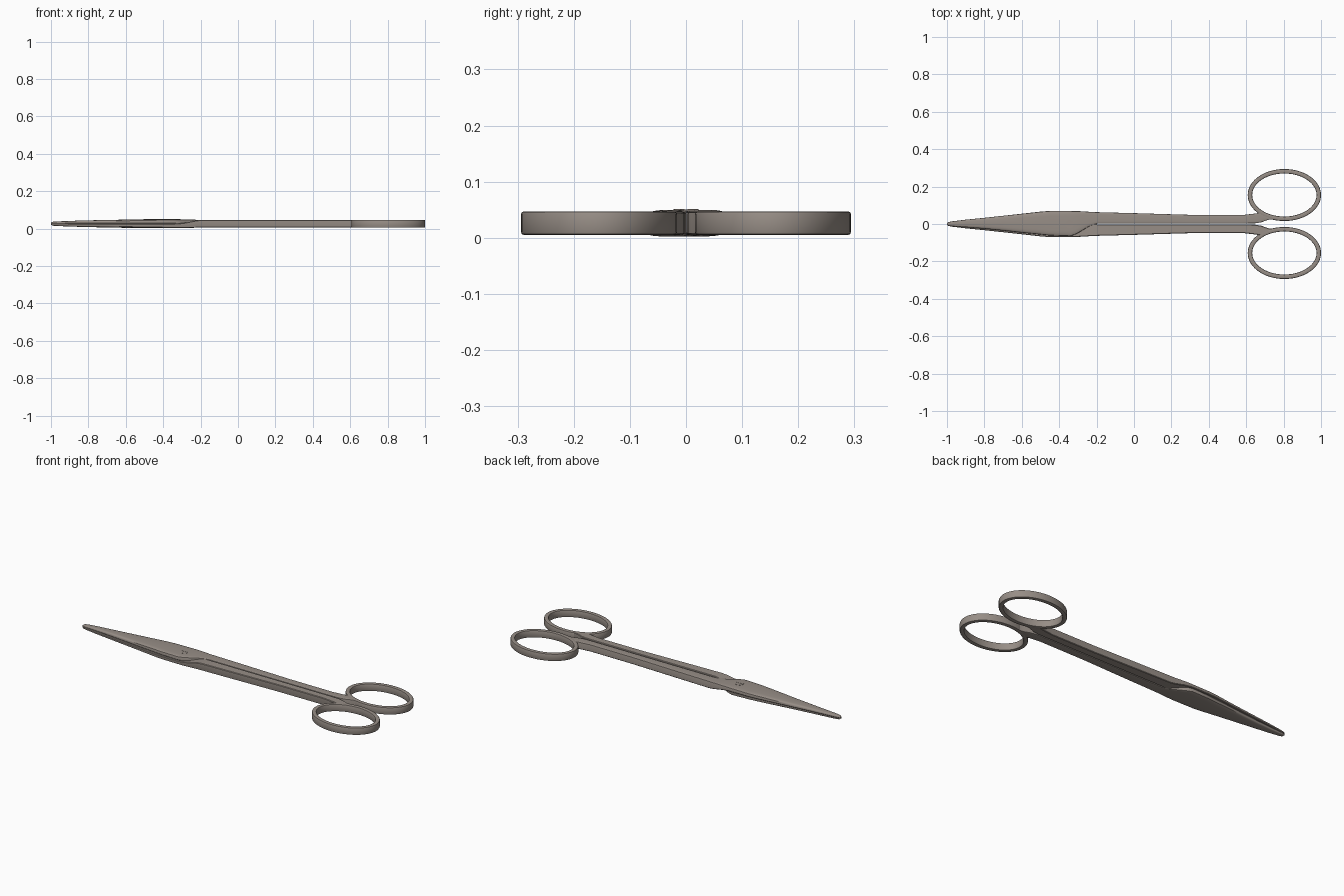
import bpy, bmesh, math
from mathutils import Matrix

cube = bpy.data.objects.get("Cube")
if cube:
    bpy.data.objects.remove(cube)

MID = 0.026  # height of the plane where the halves meet
steel = bpy.data.materials.new("warm grey steel")
steel.use_nodes = True
colour = (0.31, 0.27, 0.24, 1)
steel.diffuse_color = colour
steel.node_tree.nodes["Principled BSDF"].inputs["Base Color"].default_value = colour


def make(name, bm, flip=False):
    """Turn a bmesh into a smooth steel part, optionally as the opposite half."""
    if flip:
        turn = Matrix.Translation((0, 0, MID)) @ Matrix.Rotation(math.pi, 4, "X")
        bm.transform(turn @ Matrix.Translation((0, 0, -MID)))
    bmesh.ops.recalc_face_normals(bm, faces=bm.faces)
    mesh = bpy.data.meshes.new(name)
    bm.to_mesh(mesh)
    bm.free()
    obj = bpy.data.objects.new(name, mesh)
    bpy.context.collection.objects.link(obj)
    mesh.materials.append(steel)
    bpy.ops.object.select_all(action="DESELECT")
    obj.select_set(True)
    bpy.context.view_layer.objects.active = obj
    bpy.ops.object.shade_smooth_by_angle(angle=math.radians(35))


def skin(bm, loops, closed):
    """Join matching loops of points with quads."""
    rows = [[bm.verts.new(p) for p in loop] for loop in loops]
    pairs = list(zip(rows, rows[1:]))
    if closed:
        pairs.append((rows[-1], rows[0]))
    else:
        bm.faces.new(rows[0])
        bm.faces.new(rows[-1])
    for a, b in pairs:
        for i in range(len(a)):
            j = (i + 1) % len(a)
            bm.faces.new((a[i], a[j], b[j], b[i]))


def section(x, lo, hi, bottom, top, crown):
    """Flat-bottomed cross-section with a domed or softly rounded top."""
    mid, half = (lo + hi) / 2, (hi - lo) / 2
    chamfer = min(0.003, half / 3, (top - bottom) / 5)
    points = [(x, lo, bottom + chamfer), (x, lo + chamfer, bottom),
              (x, hi - chamfer, bottom), (x, hi, bottom + chamfer)]
    for i in range(11):
        a = math.pi * i / 10
        c = math.cos(a)
        y = mid + half * math.copysign(abs(c) ** 0.5, c)
        points.append((x, y, top - crown + crown * math.sin(a) ** 0.7))
    return points


# Stations: x, inner edge, outer edge, bottom, top, crown height
STATIONS = [
    (-1.0, -0.003, 0.004, 0.025, 0.031, 0.003),
    (-0.993, -0.009, 0.010, 0.025, 0.036, 0.006),
    (-0.975, -0.012, 0.014, 0.025, 0.038, 0.007),
    (-0.9, -0.017, 0.023, 0.026, 0.041, 0.009),
    (-0.8, -0.025, 0.033, 0.026, 0.044, 0.011),
    (-0.7, -0.035, 0.044, 0.026, 0.046, 0.012),
    (-0.6, -0.046, 0.055, 0.026, 0.048, 0.012),
    (-0.5, -0.056, 0.066, 0.026, 0.050, 0.011),
    (-0.45, -0.061, 0.070, 0.026, 0.050, 0.010),
    (-0.34, -0.065, 0.070, 0.026, 0.050, 0.008),
    (-0.31, -0.054, 0.069, 0.024, 0.050, 0.007),
    (-0.28, -0.037, 0.068, 0.020, 0.049, 0.006),
    (-0.25, -0.018, 0.066, 0.014, 0.048, 0.005),
    (-0.22, -0.004, 0.064, 0.008, 0.047, 0.004),
    (-0.19, 0.003, 0.063, 0.005, 0.047, 0.004),
    (0.0, 0.003, 0.058, 0.005, 0.047, 0.004),
    (0.3, 0.003, 0.049, 0.005, 0.047, 0.004),
    (0.58, 0.003, 0.048, 0.005, 0.047, 0.004),
    (0.65, 0.004, 0.056, 0.005, 0.047, 0.004),
    (0.68, 0.009, 0.062, 0.005, 0.047, 0.004),
    (0.72, 0.023, 0.046, 0.005, 0.047, 0.004),
    (0.75, 0.025, 0.036, 0.006, 0.046, 0.003),
]


def finger_ring():
    """Oval band with a softly rounded rectangular section."""
    bm = bmesh.new()
    half, tall, soft = 0.012, 0.021, 0.005
    profile = []
    for sx, sz, start in ((1, 1, 0), (-1, 1, 90), (-1, -1, 180), (1, -1, 270)):
        for step in (0, 45, 90):
            a = math.radians(start + step)
            profile.append((sx * (half - soft) + soft * math.cos(a),
                            sz * (tall - soft) + soft * math.sin(a)))
    loops = []
    for i in range(72):
        a = math.tau * i / 72
        loops.append([(0.804 + (0.184 + r) * math.cos(a),
                       0.155 + (0.127 + r) * math.sin(a), MID + z) for r, z in profile])
    skin(bm, loops, True)
    return bm


# The two halves are the same part turned over about the long axis
for side, flip in (("upper", False), ("lower", True)):
    bm = bmesh.new()
    skin(bm, [section(*s) for s in STATIONS], False)
    make(side + "_blade_and_shank", bm, flip)
    make(side + "_finger_ring", finger_ring(), flip)

# Pivot screw: two half discs leave a slot across the head
bm = bmesh.new()
for turn in (0, math.pi):
    outline = [(0.022 * math.cos(a), 0.003 + 0.019 * math.sin(a))
               for a in (math.pi * i / 12 for i in range(13))]
    c = math.cos(turn)
    skin(bm, [[(-0.345 + c * x, c * y, z) for x, y in outline] for z in (0.01, 0.0508)], False)
make("pivot_screw", bm)
